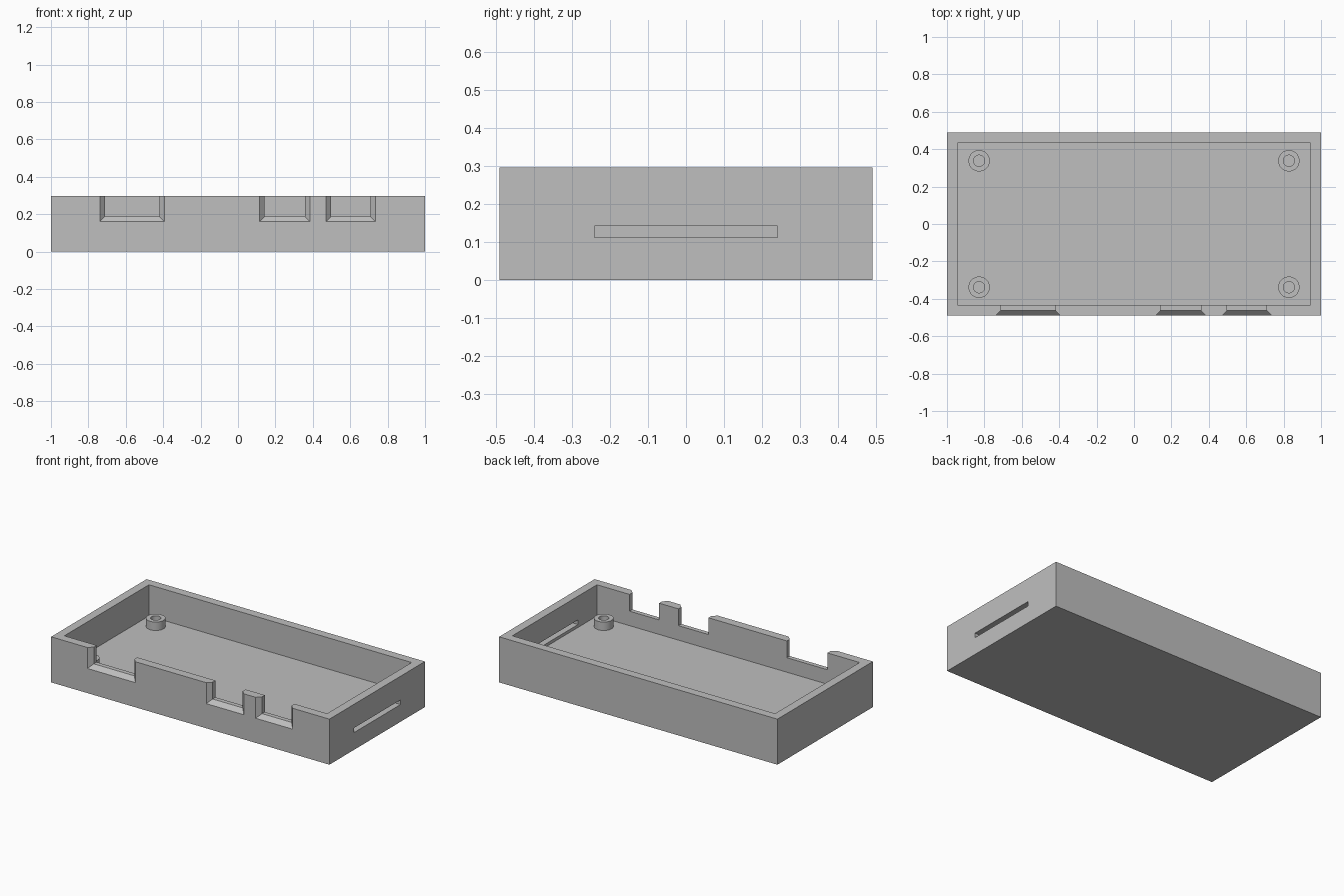
import bpy
import bmesh
import math

WIDTH, DEPTH, HEIGHT = 2.0, 0.98, 0.296
WALL, FLOOR = 0.056, 0.093
CHAMFER = 0.027

if "Cube" in bpy.data.objects:
    bpy.data.objects.remove(bpy.data.objects["Cube"], do_unlink=True)

grey = bpy.data.materials.new("plain grey")
grey.use_nodes = True
grey.diffuse_color = (0.52, 0.52, 0.52, 1)
grey.node_tree.nodes["Principled BSDF"].inputs["Base Color"].default_value = grey.diffuse_color


def make_object(name, bm):
    bmesh.ops.recalc_face_normals(bm, faces=bm.faces[:])
    mesh = bpy.data.meshes.new(name)
    bm.to_mesh(mesh)
    bm.free()
    mesh.materials.append(grey)
    obj = bpy.data.objects.new(name, mesh)
    bpy.context.collection.objects.link(obj)
    return obj


def loft(name, sections):
    """Closed solid through rectangles (y, x0, x1, z0, z1) placed along y."""
    bm = bmesh.new()
    rings = [[bm.verts.new((x, y, z)) for x, z in ((x0, z0), (x1, z0), (x1, z1), (x0, z1))]
             for y, x0, x1, z0, z1 in sections]
    for a, b in zip(rings, rings[1:]):
        for i in range(4):
            j = (i + 1) % 4
            bm.faces.new((a[i], a[j], b[j], b[i]))
    bm.faces.new(rings[0])
    bm.faces.new(rings[-1])
    return make_object(name, bm)


def box(name, x0, x1, y0, y1, z0, z1):
    return loft(name, [(y, x0, x1, z0, z1) for y in (y0, y1)])


def cut(target, cutter):
    cutter.hide_render = True
    mod = target.modifiers.new("cut", "BOOLEAN")
    mod.operation, mod.solver, mod.object = "DIFFERENCE", "EXACT", cutter
    bpy.context.view_layer.objects.active = target
    bpy.ops.object.modifier_apply(modifier=mod.name)
    bpy.data.objects.remove(cutter, do_unlink=True)


# Open tray
hx, hy = WIDTH / 2, DEPTH / 2
tray = box("tray", -hx, hx, -hy, hy, 0, HEIGHT)
cut(tray, box("cavity_cutter", WALL - hx, hx - WALL, WALL - hy, hy - WALL, FLOOR, 1))

# Chamfered connector openings in the front wall
for x0, x1 in ((-0.712, -0.421), (0.142, 0.358), (0.497, 0.709)):
    steps = ((-hy - CHAMFER, 2 * CHAMFER), (CHAMFER - hy, 0), (2 * WALL - hy, 0))
    cut(tray, loft("opening_cutter",
                   [(y, x0 - o, x1 + o, 0.187 - o, 1) for y, o in steps]))

# Card slot through one end wall
cut(tray, box("slot_cutter", hx - 2 * WALL, hx + WALL, -0.24, 0.24, 0.112, 0.142))

# Hollow mounting posts in the corners
for side, sx in (("right", -1), ("left", 1)):
    for end, sy in (("front", -1), ("back", 1)):
        bm = bmesh.new()
        profile = ((0.057, FLOOR), (0.057, 0.148), (0.03, 0.148), (0.03, FLOOR))
        verts = [bm.verts.new((r, 0, z)) for r, z in profile]
        edges = [bm.edges.new(pair) for pair in zip(verts, verts[1:] + verts[:1])]
        bmesh.ops.spin(bm, geom=verts + edges, cent=(0, 0, 0), axis=(0, 0, 1),
                       angle=math.tau, steps=48, use_duplicate=False)
        bmesh.ops.remove_doubles(bm, verts=bm.verts[:], dist=0.0001)
        post = make_object(f"mounting_post_{end}_{side}", bm)
        post.location = (sx * 0.828, sy * 0.338, 0)
        bpy.ops.object.select_all(action="DESELECT")
        post.select_set(True)
        bpy.context.view_layer.objects.active = post
        bpy.ops.object.shade_smooth_by_angle(angle=math.radians(30))
